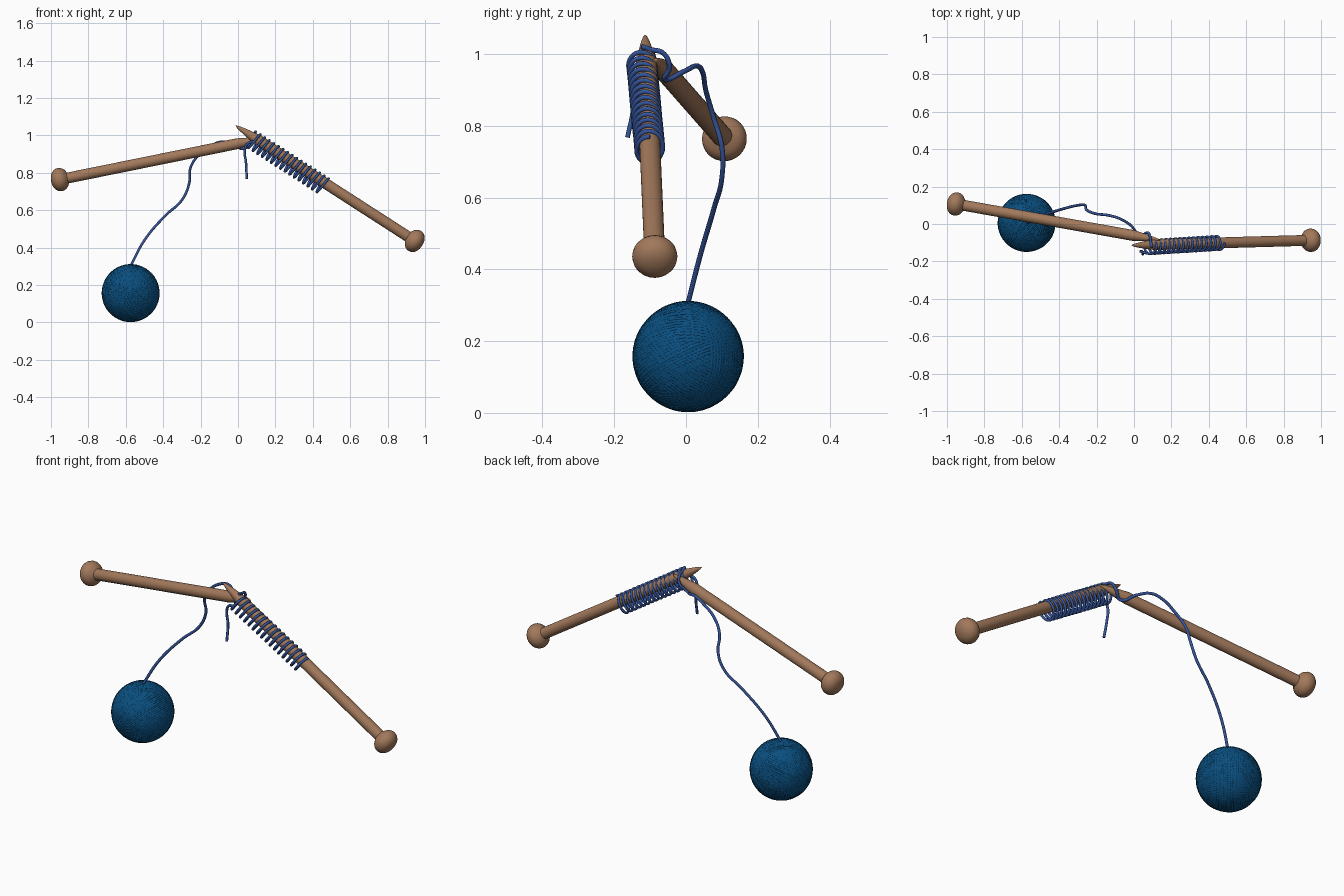
import bpy, bmesh, math, random
from mathutils import Vector

if "Cube" in bpy.data.objects:
    bpy.data.objects.remove(bpy.data.objects["Cube"])

random.seed(4)


def material(name, rgb):
    m = bpy.data.materials.new(name)
    m.diffuse_color = (*rgb, 1)
    m.use_nodes = True
    m.node_tree.nodes["Principled BSDF"].inputs["Base Color"].default_value = m.diffuse_color
    return m


WOOD = material("wood", (0.36, 0.19, 0.105))
YARN = material("navy yarn", (0.035, 0.09, 0.33))
BALL = material("blue ball yarn", (0.003, 0.078, 0.215))


def finish(ob, mat):
    ob.data.materials.clear()
    ob.data.materials.append(mat)
    bpy.ops.object.select_all(action='DESELECT')
    ob.select_set(True)
    bpy.context.view_layer.objects.active = ob
    if ob.type == 'CURVE':
        bpy.ops.object.convert(target='MESH')
    bpy.ops.object.shade_smooth_by_angle(angle=math.radians(50))


def needle(name, knob, tip, sides=32):
    """Lathe a knob, shaft and rounded point along the line knob -> tip."""
    knob, tip = Vector(knob), Vector(tip)
    axis = tip - knob
    length = axis.length
    rot = axis.to_track_quat('Z', 'Y')
    shaft = 0.029
    profile = [(0, -0.047)]
    for i in range(1, 13):                    # flattened round knob
        a = math.pi * i / 12
        r = 0.063 * max(math.sin(a), 0) ** 0.85
        if i > 6 and r < shaft:
            break
        profile.append((r, -0.047 * math.cos(a)))
    profile.append((shaft, 0.045))
    for i in range(11):                       # slender rounded point
        k = i / 10
        profile.append((shaft * (1 - k) ** 0.65, length - 0.15 * (1 - k)))
    bm = bmesh.new()
    rings = []
    for r, z in profile:
        if r < 1e-5:
            rings.append([bm.verts.new((0, 0, z))])
        else:
            rings.append([bm.verts.new((r * math.cos(math.tau * j / sides),
                                        r * math.sin(math.tau * j / sides), z))
                          for j in range(sides)])
    for a, b in zip(rings, rings[1:]):
        for j in range(sides):
            k = (j + 1) % sides
            quad = [a[j % len(a)], a[k % len(a)], b[k % len(b)], b[j % len(b)]]
            bm.faces.new(list(dict.fromkeys(quad)))
    bmesh.ops.recalc_face_normals(bm, faces=bm.faces)
    me = bpy.data.meshes.new(name)
    bm.to_mesh(me)
    bm.free()
    ob = bpy.data.objects.new(name, me)
    bpy.context.collection.objects.link(ob)
    me.transform(rot.to_matrix().to_4x4())
    ob.location = knob
    finish(ob, WOOD)


def tubes(name, paths, radius, mat, closed=False, smooth=False):
    """Round yarn along one or more point paths."""
    cu = bpy.data.curves.new(name, 'CURVE')
    cu.dimensions = '3D'
    cu.bevel_depth = radius
    cu.bevel_resolution = 2
    cu.use_fill_caps = True
    for pts in paths:
        if smooth:
            s = cu.splines.new('BEZIER')
            s.bezier_points.add(len(pts) - 1)
            for bp, p in zip(s.bezier_points, pts):
                bp.co = p
                bp.handle_left_type = bp.handle_right_type = 'AUTO'
            s.resolution_u = 10
        else:
            s = cu.splines.new('POLY')
            s.points.add(len(pts) - 1)
            for sp, p in zip(s.points, pts):
                sp.co = (*p, 1)
        s.use_cyclic_u = closed
    ob = bpy.data.objects.new(name, cu)
    bpy.context.collection.objects.link(ob)
    finish(ob, mat)


# Two needles crossing near their points
K2, T2 = Vector((0.945, -0.087, 0.436)), Vector((-0.015, -0.114, 1.054))
needle("left_needle", (-0.952, 0.107, 0.764), (0.14, -0.087, 0.985))
needle("right_needle", K2, T2)

# Row of stitches wound round the right needle, hanging slightly below it
u = (K2 - T2).normalized()
side = (Vector((0, 1, 0)) - u * u.y).normalized()
up = side.cross(u)
if up.z < 0:
    up = -up
TURNS, STEP = 16, 28
start, end = 0.11, 0.575
coil = []
for i in range(TURNS * STEP + 1):
    a = math.tau * i / STEP
    f = i / (TURNS * STEP)
    c = T2 + u * (start + (end - start) * f) - side * 0.013 * (1 - f)
    coil.append(c + up * (0.048 * math.cos(a) - 0.016) + side * (0.037 * math.sin(a)))
tubes("stitches", [coil], 0.0066, YARN)

# Loose strand from the ball, round the needle and into the stitches
strand = [(-0.575, 0.004, 0.30), (-0.50, 0.04, 0.44), (-0.39, 0.078, 0.57),
          (-0.30, 0.10, 0.655), (-0.262, 0.10, 0.74), (-0.253, 0.075, 0.83),
          (-0.205, 0.055, 0.90), (-0.135, 0.046, 0.95), (-0.08, 0.03, 0.967),
          (-0.02, -0.005, 0.952), (0.035, -0.06, 0.930), (0.07, -0.046, 0.965),
          (0.085, -0.064, 1.003), (0.09, -0.10, 1.013), coil[0]]
tubes("loose_strand", [strand], 0.0073, YARN, smooth=True)
tail = [coil[STEP * 3 // 4], (0.05, -0.152, 0.955), (0.037, -0.148, 0.925),
        (0.043, -0.147, 0.85), (0.047, -0.163, 0.768)]
tubes("yarn_tail", [tail], 0.0068, YARN, smooth=True)

# Ball of yarn: core plus shallow bands of windings in several directions
C = Vector((-0.574, 0.006, 0.157))
bpy.ops.mesh.primitive_uv_sphere_add(segments=64, ring_count=32, radius=0.1533, location=C)
core = bpy.context.object
core.name = "ball_core"
finish(core, BALL)
wraps = []
for band in range(9):
    n = Vector([random.gauss(0, 1) for _ in range(3)]).normalized()
    e1 = n.orthogonal().normalized()
    e2 = n.cross(e1)
    rad = 0.1472 + 0.00018 * band
    for k in range(-7, 8):
        d = k * 0.0085
        tilt = random.uniform(-0.02, 0.02)
        r = math.sqrt(rad * rad - d * d)
        pts = []
        for j in range(56):
            a = math.tau * j / 56
            p = e1 * (r * math.cos(a)) + e2 * (r * math.sin(a)) + n * (d + tilt * r * math.sin(a))
            pts.append(C + p.normalized() * rad)
        wraps.append(pts)
tubes("ball_windings", wraps, 0.0068, BALL, closed=True)
